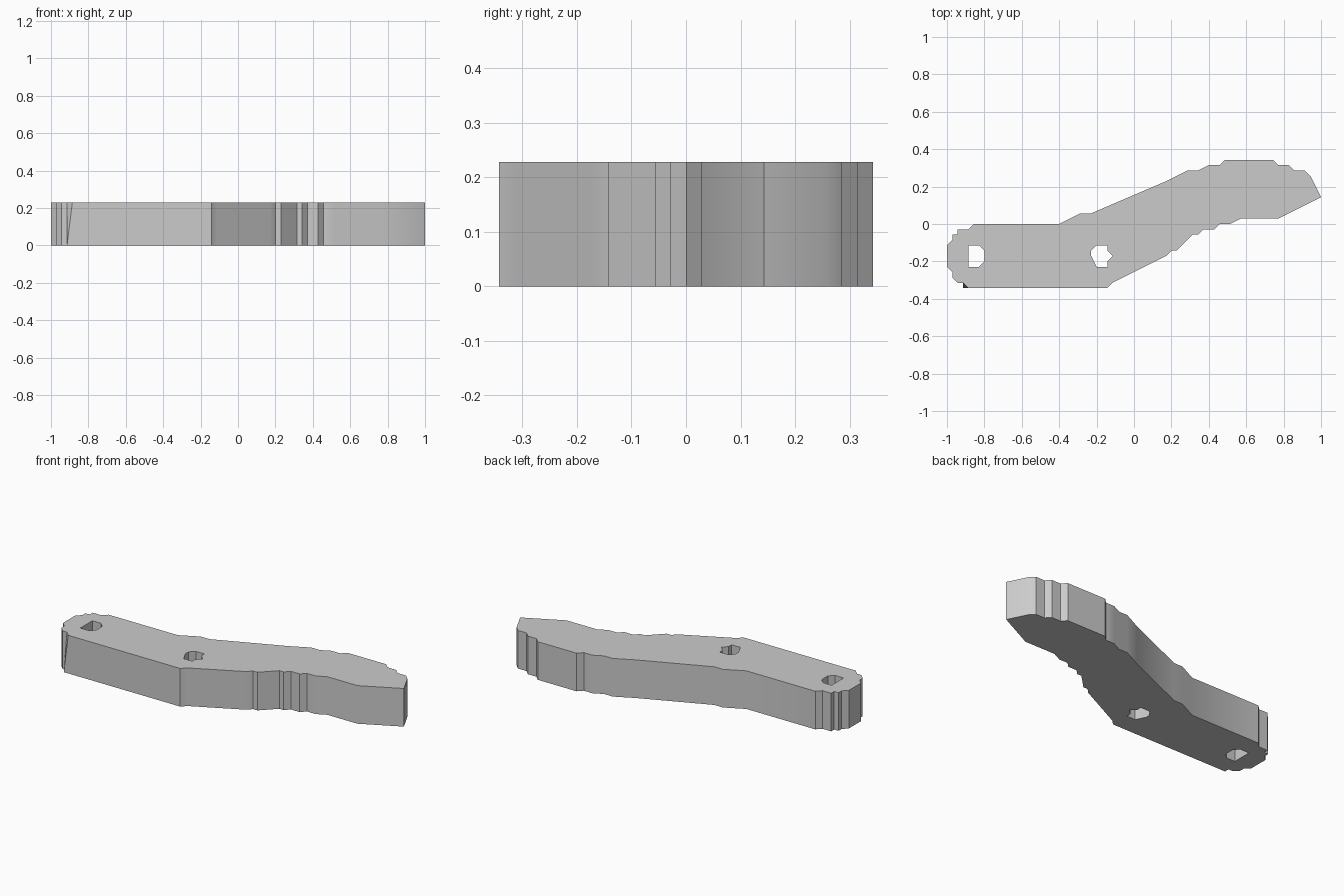
import bpy
import bmesh
from math import radians
from mathutils import Vector

default_cube = bpy.data.objects.get("Cube")
if default_cube:
    bpy.data.objects.remove(default_cube, do_unlink=True)

# All profile points lie on a square lattice of this size
UNIT = 1 / 35
THICKNESS = 8 * UNIT

# Stepped outline of the bent arm, clockwise from the left end
outline = [
    (-35, -4), (-34, -3), (-34, -2), (-33, -2), (-33, -1), (-31, -1), (-30, 0),
    (-14, 0), (-10, 2), (-8, 2), (6, 8), (10, 10), (12, 10), (14, 11), (16, 11),
    (17, 12), (26, 12), (27, 11), (29, 11), (30, 10), (32, 10), (33, 9), (35, 5),
    (27, 1), (20, 1), (18, 0), (16, 0), (15, -1), (13, -1), (12, -2), (11, -2),
    (8, -5), (7, -5), (6, -6), (-4, -11), (-5, -12), (-31, -12), (-32, -11),
    (-33, -11), (-34, -10), (-34, -9), (-35, -8),
]
end_hole = [(-31, -4), (-29, -4), (-28, -5), (-28, -7), (-29, -8), (-31, -8)]
middle_hole = [(-7, -4), (-5, -4), (-5, -5), (-4, -6), (-5, -7), (-5, -8),
               (-7, -8), (-8, -6), (-8, -5)]


def make_material(name, color):
    material = bpy.data.materials.new(name)
    material.use_nodes = True
    material.diffuse_color = color
    shader = next(n for n in material.node_tree.nodes if n.type == 'BSDF_PRINCIPLED')
    shader.inputs["Base Color"].default_value = color
    return material


def add_loop(bm, points):
    verts = [bm.verts.new((x * UNIT, y * UNIT, 0)) for x, y in points]
    return [bm.edges.new((a, b)) for a, b in zip(verts, verts[1:] + verts[:1])]


def vert_at(bm, x, y, z):
    target = Vector((x * UNIT, y * UNIT, z))
    return min(bm.verts, key=lambda v: (v.co - target).length)


def build_plate(name, loops, material):
    bm = bmesh.new()
    edges = [edge for points in loops for edge in add_loop(bm, points)]
    bmesh.ops.triangle_fill(bm, edges=edges, use_beauty=True, use_dissolve=False)

    # Raise the flat profile into a solid plate
    result = bmesh.ops.extrude_face_region(bm, geom=bm.faces[:], use_keep_orig=True)
    raised = [g for g in result["geom"] if isinstance(g, bmesh.types.BMVert)]
    bmesh.ops.translate(bm, verts=raised, vec=(0, 0, THICKNESS))

    # Chipped corner: cut at the top, square at the base
    base_corner = vert_at(bm, -31, -12, 0)
    top_corner = vert_at(bm, -32, -11, THICKNESS)
    bmesh.ops.connect_verts(bm, verts=[base_corner, top_corner])
    base_corner.co.x -= UNIT

    bmesh.ops.recalc_face_normals(bm, faces=bm.faces[:])
    mesh = bpy.data.meshes.new(name)
    bm.to_mesh(mesh)
    bm.free()
    mesh.materials.append(material)
    plate = bpy.data.objects.new(name, mesh)
    bpy.context.collection.objects.link(plate)
    return plate


# Bent arm with two through holes
grey = make_material("plain_grey", (0.6, 0.6, 0.6, 1))
arm = build_plate("bent_arm", [outline, end_hole, middle_hole], grey)

# Soft shading along the gentle bends only
bpy.ops.object.select_all(action='DESELECT')
arm.select_set(True)
bpy.context.view_layer.objects.active = arm
bpy.ops.object.shade_smooth_by_angle(angle=radians(30))
